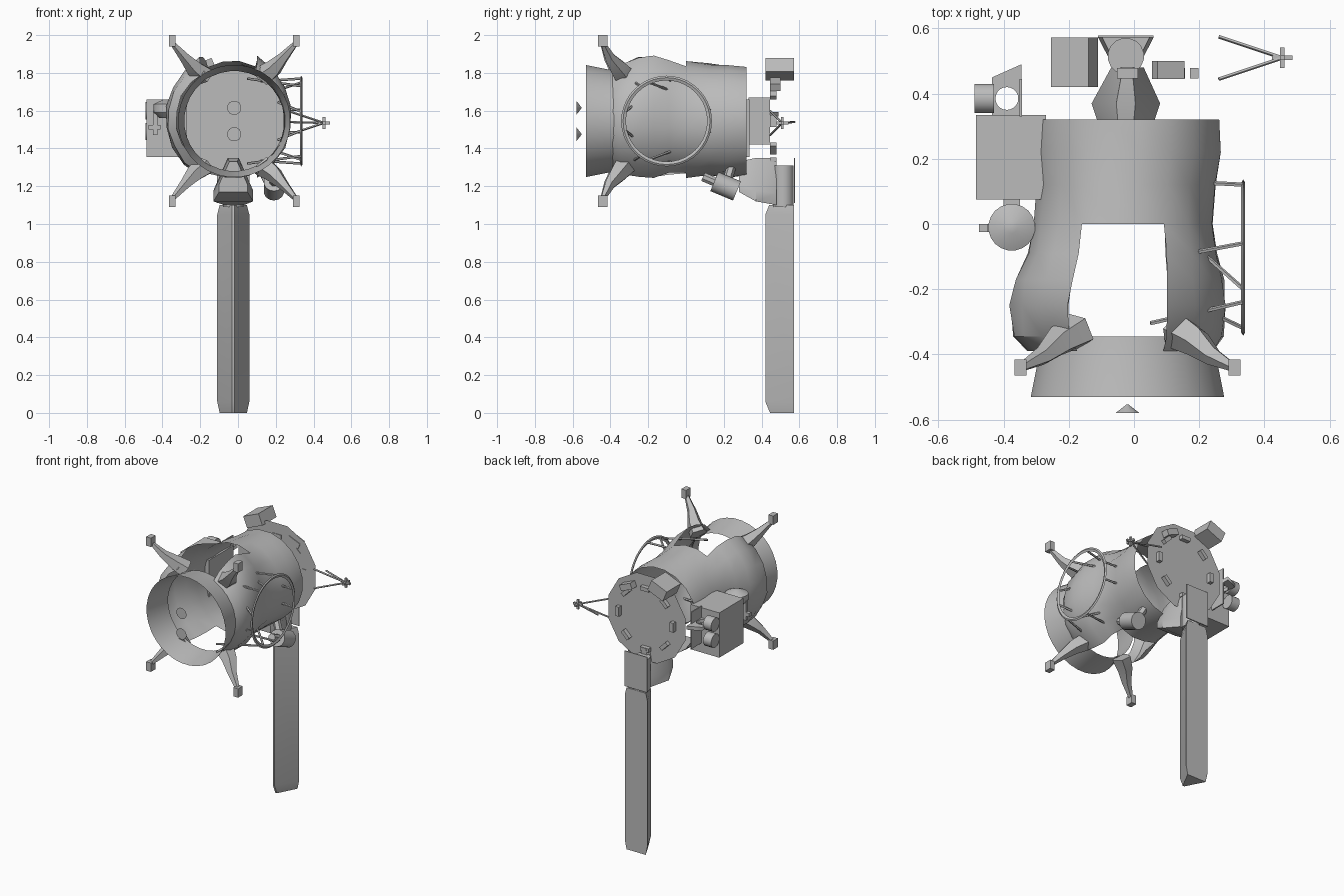
import bpy, bmesh, math, random
from mathutils import Vector, Matrix

random.seed(4)
if "Cube" in bpy.data.objects:
    bpy.data.objects.remove(bpy.data.objects["Cube"])

CX, CZ = -0.02, 1.545      # axis of the barrel
grey = bpy.data.materials.new("foil grey")
grey.use_nodes = True
grey.diffuse_color = (0.5, 0.5, 0.5, 1)
grey.node_tree.nodes["Principled BSDF"].inputs["Base Color"].default_value = (0.5, 0.5, 0.5, 1)
parts = []


def add(name, bm):
    bmesh.ops.recalc_face_normals(bm, faces=bm.faces)
    mesh = bpy.data.meshes.new(name)
    bm.to_mesh(mesh)
    bm.free()
    mesh.materials.append(grey)
    ob = bpy.data.objects.new(name, mesh)
    bpy.context.collection.objects.link(ob)
    parts.append(ob)
    return ob


def loft(name, rings, first=True, last=True, skip=None):
    """Join rings of points with quads; skip(centre) leaves openings."""
    bm = bmesh.new()
    rows = [[bm.verts.new(p) for p in ring] for ring in rings]
    n = len(rows[0])
    for a, b in zip(rows, rows[1:]):
        for j in range(n):
            quad = [a[j], a[(j + 1) % n], b[(j + 1) % n], b[j]]
            mid = sum((v.co for v in quad), Vector()) / 4
            if not (skip and skip(mid)):
                bm.faces.new(quad)
    if first:
        bm.faces.new(rows[0])
    if last:
        bm.faces.new(rows[-1])
    loose = [v for v in bm.verts if not v.link_faces]
    bmesh.ops.delete(bm, geom=loose, context='VERTS')
    return add(name, bm)


def tube(name, points, radii, sides=6):
    """Tapered tube along points."""
    pts = [Vector(p) for p in points]
    q = (pts[-1] - pts[0]).to_track_quat('Z', 'Y')
    turns = [math.tau * (k + 0.5) / sides for k in range(sides)]
    return loft(name, [[p + q @ Vector((r * math.cos(a), r * math.sin(a), 0)) for a in turns]
                       for p, r in zip(pts, radii)])


def box(name, lo, hi, turn=0):
    """Box between two corners, turned about y."""
    lo, hi = Vector(lo), Vector(hi)
    bm = bmesh.new()
    bmesh.ops.create_cube(bm, size=1)
    m = Matrix.Translation((lo + hi) / 2) @ Matrix.Rotation(turn, 4, 'Y') @ Matrix.Diagonal((*(hi - lo), 1))
    bm.transform(m)
    return add(name, bm)


def oval(x, y, z, rx, rz, n, wobble=0.0):
    ring = []
    for k in range(n):
        a = math.tau * (k + 0.5) / n
        s = 1 + random.uniform(-wobble, wobble)
        ring.append((x + rx * s * math.cos(a), y, z + rz * s * math.sin(a)))
    return ring


# Draped barrel, open at both ends and with openings above and below
stations = [(-0.39, -0.04, 1.55, 0.29, 0.28), (-0.345, -0.05, 1.555, 0.325, 0.32),
            (-0.25, -0.05, 1.565, 0.335, 0.355), (-0.17, -0.045, 1.57, 0.32, 0.36),
            (-0.09, -0.035, 1.565, 0.295, 0.335), (0, -0.035, 1.555, 0.28, 0.315),
            (0.12, -0.025, 1.55, 0.28, 0.3), (0.22, -0.02, 1.545, 0.285, 0.3),
            (0.32, -0.02, 1.545, 0.285, 0.29)]
loft("draped_barrel",
     [oval(x, y, z, rx, rz, 20, 0.02 if y < 0.3 else 0) for y, x, z, rx, rz in stations],
     first=False, last=False,
     skip=lambda m: m.y < 0 and abs(m.x + 0.04) < 0.13)

# Flat rear panel standing clear of the barrel
loft("rear_panel", [oval(CX, 0.45, CZ, 0.3, 0.3, 12)], last=False)

# Flared front collar
loft("front_collar", [oval(CX, y, CZ, r, r, 32) for y, r in
                      ((-0.345, 0.265), (-0.41, 0.274), (-0.53, 0.298))],
     first=False, last=False)

# Four splayed legs with square feet
for sx in (-1, 1):
    for sz in (-1, 1):
        def at(x, y, z):
            return (CX + sx * x, y, CZ + sz * z)
        side = ("left" if sx > 0 else "right") + ("_upper" if sz > 0 else "_lower")
        tube(side + "_leg",
             [at(0.15, -0.325, 0.235), at(0.21, -0.36, 0.28), at(0.26, -0.405, 0.335), at(0.325, -0.44, 0.41)],
             [0.06, 0.048, 0.03, 0.014], 5)
        c = Vector(at(0.328, -0.44, 0.425))
        d = Vector((0.018, 0.025, 0.03))
        box(side + "_foot", c - d, c + d)

# Two small floating cones ahead of the collar
for z in (1.475, 1.615):
    tube("front_cone", [(CX, -0.58, z), (CX, -0.553, z)], [0.038, 0.002], 12)

# Round side frame and its struts
bm = bmesh.new()
n = 40
turns = [math.tau * k / n for k in range(n)]
rows = [[bm.verts.new((0.335 + dx, -0.103 + r * math.cos(a), 1.545 + r * math.sin(a))) for a in turns]
        for r, dx in ((0.24, 0), (0.23, 0.006), (0.215, 0), (0.23, -0.006))]
for i in range(4):
    for j in range(n):
        k = (j + 1) % n
        bm.faces.new((rows[i][j], rows[i][k], rows[(i + 1) % 4][k], rows[(i + 1) % 4][j]))
add("side_frame", bm)
for s in (-1, 1):
    for a, b in (((0.335, -0.24, 0.185), (0.05, -0.305, 0.225)),
                 ((0.335, -0.06, 0.225), (0.12, -0.1, 0.21)),
                 ((0.335, -0.2, 0.205), (0.2, -0.08, 0.16)),
                 ((0.335, 0.12, 0.06), (0.24, 0.125, 0.06)),
                 ((0.335, -0.32, 0.05), (0.21, -0.26, 0.1))):
        tube("frame_strut", [(p[0], p[1], CZ + s * p[2]) for p in (a, b)], [0.007, 0.007], 5)

# Triangular boom hanging behind the barrel, with chamfered ends
def wedge(z, s, front):
    return [(CX - 0.005 + 0.085 * s, 0.572, z), (CX + 0.001, front, z),
            (CX - 0.011, front, z), (CX - 0.005 - 0.085 * s, 0.572, z)]
loft("boom", [wedge(0, 0.85, 0.445), wedge(0.06, 1, 0.42), wedge(1.05, 1, 0.42), wedge(1.1, 0.85, 0.44)])
box("boom_plate", (-0.11, 0.572, 1.11), (0.06, 0.578, 1.35))
tube("boom_pivot", [(-0.025, 0.515, 1.09), (-0.025, 0.515, 1.31)], [0.056, 0.056], 16)

# Ridged bracket between barrel and boom
def slab(y, x0, x1, z0, z1):
    inset = (x1 - x0) * 0.36
    low = z0 + (z1 - z0) * 0.25
    return [(x0, y, z0), (x1, y, z0), (x1, y, low), (x1 - inset, y, z1),
            (x0 + inset, y, z1), (x0, y, low)]
loft("boom_bracket", [slab(0.28, -0.1, 0.05, 1.17, 1.33), slab(0.37, -0.13, 0.08, 1.12, 1.35),
                      slab(0.48, -0.07, 0.03, 1.1, 1.35)])

# Blocks around the rear panel
for k in range(8):
    a = math.tau * k / 8
    c = Vector((CX + 0.205 * math.cos(a), 0.462, CZ + 0.205 * math.sin(a)))
    d = Vector((0.013, 0.016, 0.032))
    box("rear_block", c - d, c + d, -a)
box("rear_upper_box", (-0.245, 0.42, 1.78), (-0.12, 0.572, 1.858), -0.4)
box("rear_upper_wedge", (0.06, 0.445, 1.72), (0.15, 0.5, 1.76), 0.4)

# Equipment box on the right with instruments
box("side_box", (-0.485, 0.075, 1.355), (-0.27, 0.335, 1.66))
box("instrument_wall", (-0.352, 0.33, 1.42), (-0.344, 0.445, 1.67))
curve = bpy.data.curves.new("holed_mount", 'CURVE')
curve.dimensions = '2D'
curve.fill_mode = 'BOTH'
curve.extrude = 0.012
hole = [(-0.39 + 0.035 * math.cos(t), 0.385 + 0.035 * math.sin(t)) for t in turns[::2]]
for outline in ([(-0.435, 0.33), (-0.345, 0.33), (-0.345, 0.49), (-0.435, 0.45)], hole):
    sp = curve.splines.new('POLY')
    sp.points.add(len(outline) - 1)
    for p, co in zip(sp.points, outline):
        p.co = (*co, 0, 1)
    sp.use_cyclic_u = True
curve.materials.append(grey)
mount = bpy.data.objects.new("holed_mount", curve)
mount.location.z = 1.58
bpy.context.collection.objects.link(mount)
for z in (1.49, 1.6):
    tube("side_camera", [(-0.49, 0.385, z), (-0.43, 0.385, z)], [0.046, 0.046], 14)

# Canister with a conical lid beside the box, and its small crossed sensor
tube("side_canister", [(-0.375, -0.01, z) for z in (1.56, 1.59, 1.635, 1.66)],
     [0.04, 0.072, 0.072, 0.018], 20)
box("canister_arm", (-0.4, -0.01, 1.6), (-0.35, 0.09, 1.625))
box("sensor_bar", (-0.475, -0.025, 1.5), (-0.41, 0, 1.525))
box("sensor_post", (-0.45, -0.025, 1.47), (-0.425, 0, 1.6))

# Canister tucked under the barrel on the left
tube("under_canister", [(0.19, 0.15, 1.225), (0.19, 0.27, 1.175)], [0.055, 0.055], 14)
tube("under_neck", [(0.19, 0.09, 1.25), (0.19, 0.16, 1.22)], [0.026, 0.026], 8)
tube("under_strut", [(0.17, 0.21, 1.2), (0.12, 0.24, 1.3)], [0.025, 0.025], 6)

# Three legged probe with a small crossed head
head = Vector((0.455, 0.51, 1.535))
for foot in ((0.26, 0.575, 1.54), (0.26, 0.445, 1.6), (0.26, 0.445, 1.47)):
    tube("probe_strut", [foot, head], [0.006, 0.006], 5)
for axis in range(3):
    d = Vector((0.007, 0.007, 0.007))
    d[axis] = 0.032
    box("probe_head", head - d, head + d)

# Smooth shading with sharp edges kept
bpy.ops.object.select_all(action='DESELECT')
for ob in parts:
    ob.select_set(True)
bpy.context.view_layer.objects.active = parts[0]
bpy.ops.object.shade_smooth_by_angle(angle=math.radians(32))
